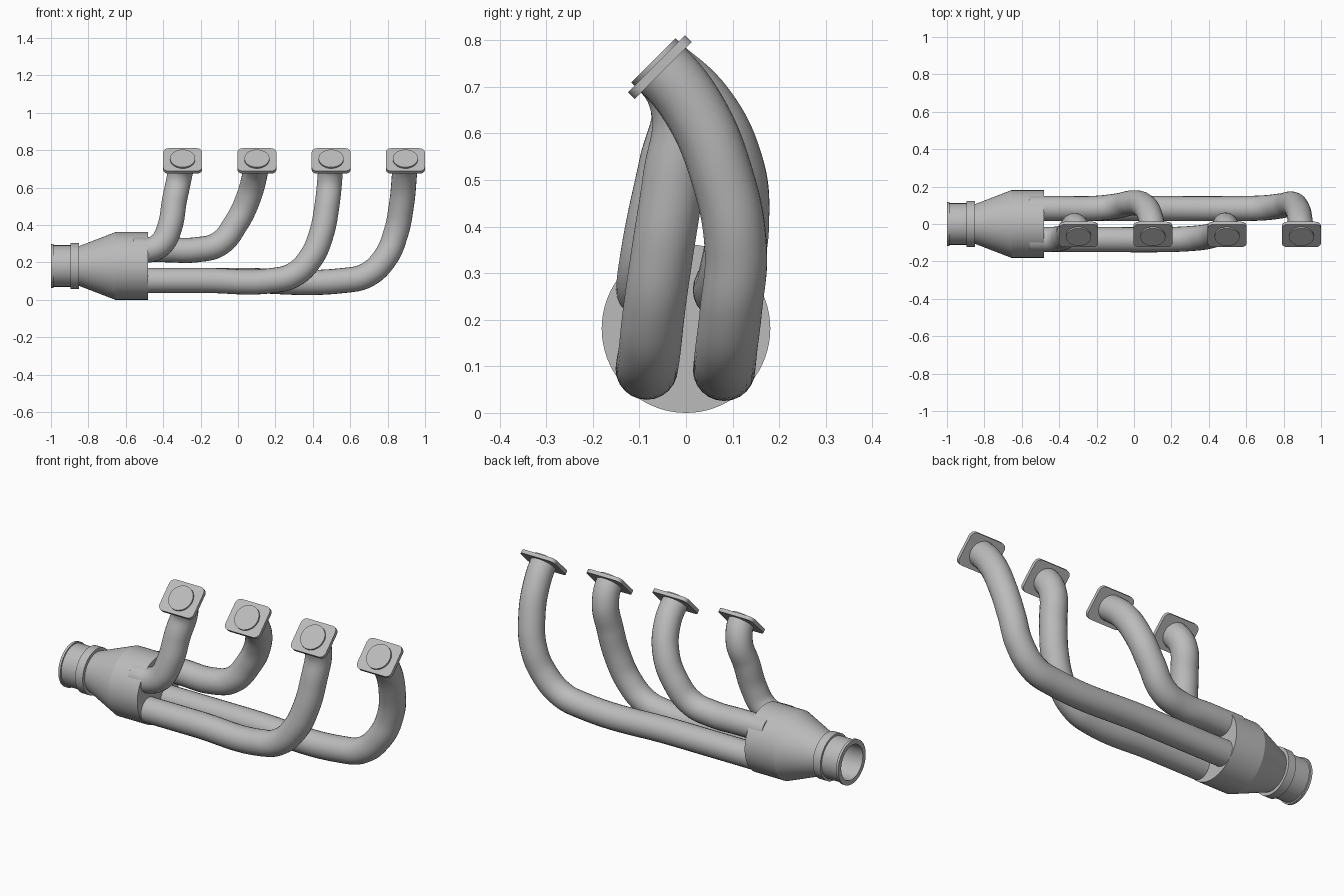
import bpy, bmesh, math
from mathutils import Matrix, Vector

cube = bpy.data.objects.get("Cube")
if cube:
    bpy.data.objects.remove(cube)

metal = bpy.data.materials.new("grey_metal")
metal.use_nodes = True
GREY = (0.5, 0.5, 0.5, 1)
metal.diffuse_color = GREY
metal.node_tree.nodes["Principled BSDF"].inputs["Base Color"].default_value = GREY


def finish(name, mesh, angle):
    obj = bpy.data.objects.new(name, mesh)
    bpy.context.collection.objects.link(obj)
    mesh.materials.clear()
    mesh.materials.append(metal)
    bpy.ops.object.select_all(action='DESELECT')
    obj.select_set(True)
    bpy.context.view_layer.objects.active = obj
    bpy.ops.object.shade_smooth_by_angle(angle=math.radians(angle))
    return obj


def from_bmesh(name, bm, angle):
    bmesh.ops.recalc_face_normals(bm, faces=bm.faces)
    mesh = bpy.data.meshes.new(name)
    bm.to_mesh(mesh)
    bm.free()
    return finish(name, mesh, angle)


# Collector: lathed cone with a banded, hollow outlet
AXIS_Z = 0.181
profile = [(-0.48, 0), (-0.48, 0.181), (-0.655, 0.181), (-0.85, 0.106),
           (-0.85, 0.123), (-0.895, 0.123), (-0.895, 0.111), (-0.987, 0.111),
           (-0.987, 0.118), (-1, 0.118), (-1, 0.093), (-0.65, 0.093), (-0.65, 0)]
bm = bmesh.new()
verts = [bm.verts.new((x, 0, AXIS_Z + r)) for x, r in profile]
edges = [bm.edges.new(pair) for pair in zip(verts, verts[1:])]
bmesh.ops.spin(bm, geom=verts + edges, cent=(0, 0, AXIS_Z), axis=(1, 0, 0),
               angle=math.tau, steps=72)
bmesh.ops.remove_doubles(bm, verts=bm.verts, dist=0.0001)
from_bmesh("collector", bm, 18)

# Shared port layout
PORT_Y, PORT_Z = -0.056, 0.7425
NORMAL = Vector((0, -1, 1)).normalized()
PIPE_R = 0.067


def port(i):
    return Vector((-0.296 + 0.397 * i, PORT_Y, PORT_Z))


# Runner pipes: swept along a smooth path that ends square to the port flange
def runner(name, i, bends):
    end = port(i)
    x0, y, z = bends[0]
    path = [(-0.56, y, z), ((x0 - 0.56) / 2, y, z)] + bends
    path.append(end + NORMAL * 0.02)
    curve = bpy.data.curves.new(name + "_path", 'CURVE')
    curve.dimensions = '3D'
    curve.bevel_depth = PIPE_R
    curve.bevel_resolution = 10
    curve.resolution_u = 10
    curve.use_fill_caps = True
    spline = curve.splines.new('BEZIER')
    spline.bezier_points.add(len(path) - 1)
    for point, co in zip(spline.bezier_points, path):
        point.co = co
        point.handle_left_type = point.handle_right_type = 'AUTO'
    last = spline.bezier_points[-1]
    last.handle_left_type = last.handle_right_type = 'FREE'
    last.handle_left = last.co - NORMAL * 0.05
    last.handle_right = last.co + NORMAL * 0.05
    helper = bpy.data.objects.new(name + "_path", curve)
    bpy.context.collection.objects.link(helper)
    graph = bpy.context.evaluated_depsgraph_get()
    mesh = bpy.data.meshes.new_from_object(helper.evaluated_get(graph))
    bpy.data.objects.remove(helper)
    finish(name, mesh, 40)


runner("upper_front_runner", 0, [
    (-0.47, -0.083, 0.268), (-0.41, -0.08, 0.3), (-0.365, -0.065, 0.39),
    (-0.34, -0.035, 0.53), (-0.313, -0.01, 0.66)])
runner("upper_back_runner", 1, [
    (-0.22, 0.083, 0.268), (-0.1, 0.095, 0.3), (-0.01, 0.112, 0.41),
    (0.05, 0.1, 0.53), (0.088, 0.035, 0.66)])
runner("lower_front_runner", 2, [
    (0.19, -0.083, 0.104), (0.3, -0.078, 0.135), (0.39, -0.068, 0.225),
    (0.445, -0.05, 0.35), (0.475, -0.027, 0.5), (0.492, -0.01, 0.66)])
runner("lower_back_runner", 3, [
    (0.57, 0.083, 0.104), (0.69, 0.086, 0.133), (0.787, 0.097, 0.225),
    (0.842, 0.107, 0.35), (0.873, 0.08, 0.5), (0.889, 0.012, 0.66)])

# Port flanges: rounded plates tilted to face up and forward
for i in range(4):
    bm = bmesh.new()
    bmesh.ops.create_cube(bm, size=1)
    bmesh.ops.scale(bm, vec=(0.208, 0.173, 0.02), verts=bm.verts)
    corners = [e for e in bm.edges
               if abs(e.verts[0].co.z - e.verts[1].co.z) > 0.01]
    bmesh.ops.bevel(bm, geom=corners, offset=0.03, segments=6, profile=0.5,
                    affect='EDGES')
    bm.transform(Matrix.Translation(port(i)) @ Matrix.Rotation(math.pi / 4, 4, 'X'))
    from_bmesh(f"port_flange_{i + 1}", bm, 30)
